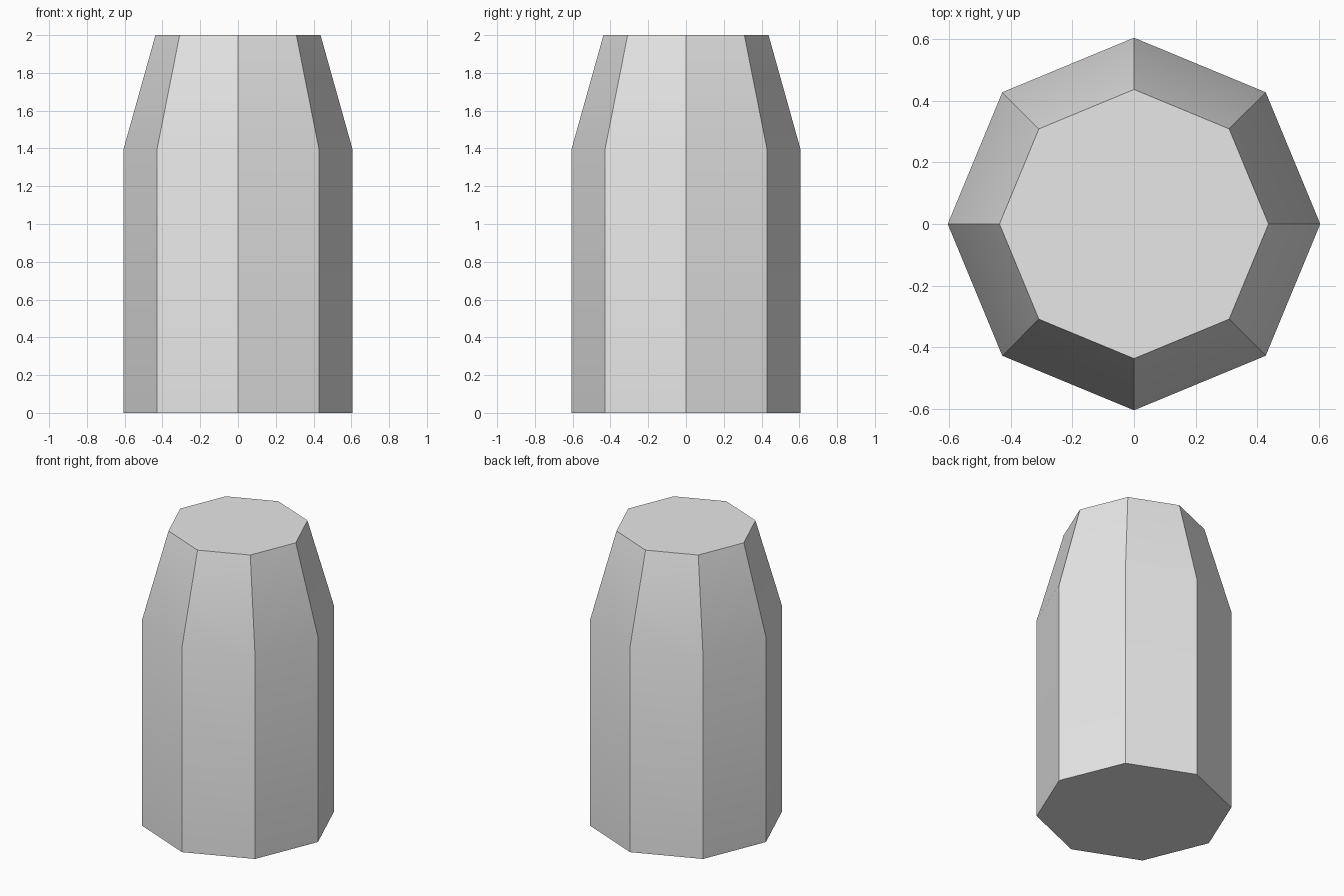
import bpy
import bmesh
import math

cube = bpy.data.objects.get("Cube")
if cube:
    bpy.data.objects.remove(cube, do_unlink=True)

SIDES = 8
# Profile of the post: (radius, height)
PROFILE = [(0.605, 0.0), (0.605, 1.4), (0.437, 2.0)]

# Plain light grey material
grey = bpy.data.materials.new("light_grey")
grey.use_nodes = True
colour = (0.8, 0.8, 0.8, 1.0)
grey.diffuse_color = colour
grey.node_tree.nodes["Principled BSDF"].inputs["Base Color"].default_value = colour

# Eight-sided post with a tapered top, corners on the axes
bm = bmesh.new()
rings = []
for radius, height in PROFILE:
    angles = [math.tau * i / SIDES for i in range(SIDES)]
    rings.append([bm.verts.new((radius * math.cos(a), radius * math.sin(a), height))
                  for a in angles])
for low, high in zip(rings, rings[1:]):
    for i in range(SIDES):
        j = (i + 1) % SIDES
        bm.faces.new((low[i], low[j], high[j], high[i]))

# Flat end caps
bm.faces.new(rings[0][::-1])
bm.faces.new(rings[-1])

mesh = bpy.data.meshes.new("tapered_post")
bm.to_mesh(mesh)
bm.free()
mesh.materials.append(grey)
post = bpy.data.objects.new("tapered_post", mesh)
bpy.context.collection.objects.link(post)

# Soft bend where the taper starts, sharp corners elsewhere
bpy.ops.object.select_all(action="DESELECT")
post.select_set(True)
bpy.context.view_layer.objects.active = post
bpy.ops.object.shade_smooth_by_angle(angle=math.radians(30))
